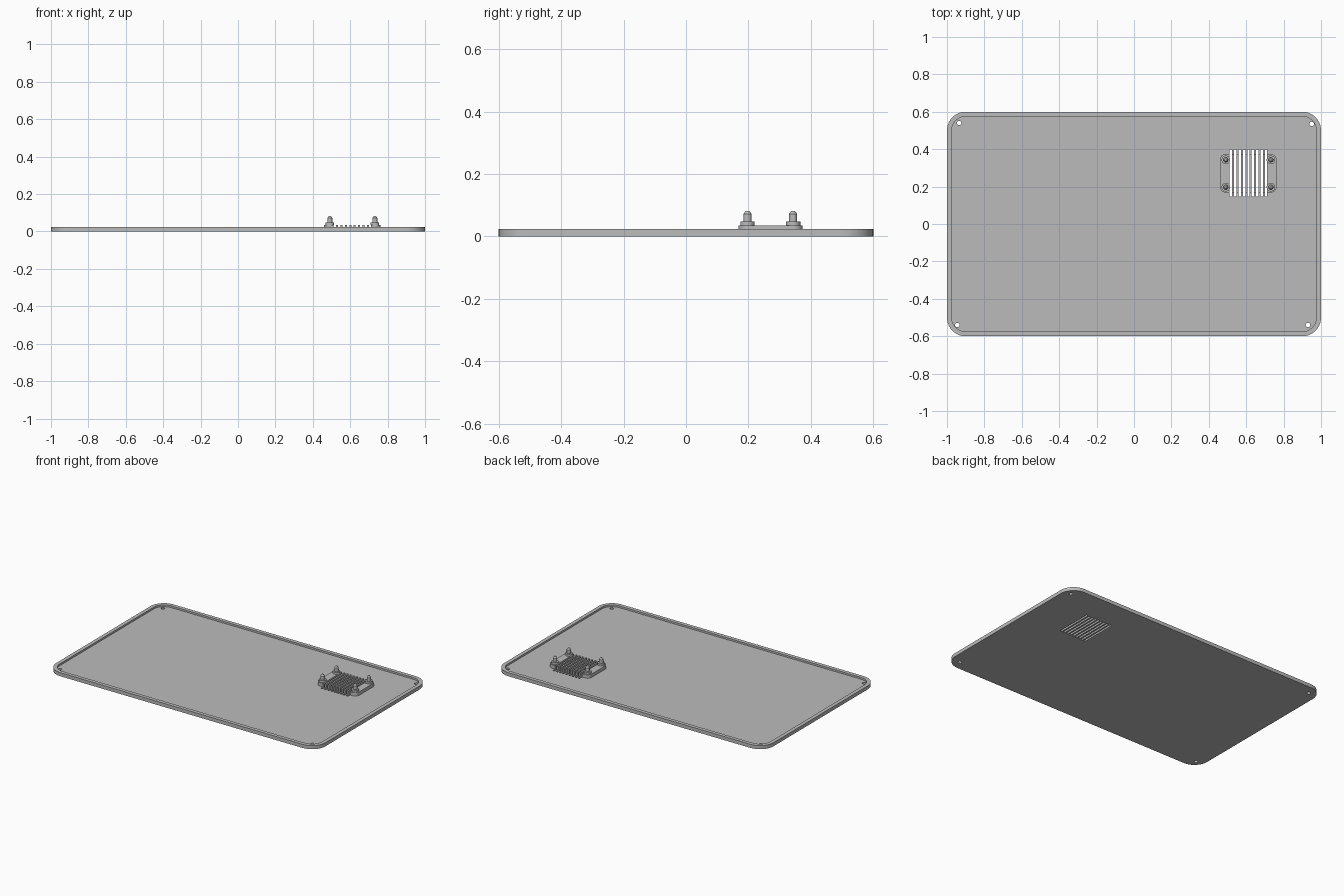
import bpy, bmesh, math

if "Cube" in bpy.data.objects:
    bpy.data.objects.remove(bpy.data.objects["Cube"])

grey = bpy.data.materials.new("plain_grey")
grey.use_nodes = True
GREY = (0.5, 0.5, 0.5, 1)
grey.diffuse_color = GREY
grey.node_tree.nodes["Principled BSDF"].inputs["Base Color"].default_value = GREY


def finish(bm, name):
    bmesh.ops.recalc_face_normals(bm, faces=bm.faces)
    mesh = bpy.data.meshes.new(name)
    bm.to_mesh(mesh)
    bm.free()
    mesh.materials.append(grey)
    obj = bpy.data.objects.new(name, mesh)
    bpy.context.collection.objects.link(obj)
    return obj


def slab(name, cx, cy, w, d, z0, z1, radius, steps=10):
    """Upright prism with a rounded rectangular outline."""
    bm = bmesh.new()
    verts = []
    corners = [(1, 1), (-1, 1), (-1, -1), (1, -1)]
    for i, (sx, sy) in enumerate(corners):
        for k in range(steps + 1 if radius else 1):
            a = math.pi / 2 * (i + k / steps)
            verts.append(bm.verts.new((cx + sx * (w / 2 - radius) + radius * math.cos(a),
                                       cy + sy * (d / 2 - radius) + radius * math.sin(a), z0)))
    face = bm.faces.new(verts)
    top = bmesh.ops.extrude_face_region(bm, geom=[face])["geom"]
    bmesh.ops.translate(bm, vec=(0, 0, z1 - z0),
                        verts=[v for v in top if isinstance(v, bmesh.types.BMVert)])
    return finish(bm, name)


def lathe(name, x, y, profile, sides=24):
    bm = bmesh.new()
    pts = [bm.verts.new((r, 0, z)) for r, z in profile]
    edges = [bm.edges.new(pair) for pair in zip(pts, pts[1:])]
    bmesh.ops.spin(bm, geom=pts + edges, cent=(0, 0, 0), axis=(0, 0, 1),
                   angle=math.tau, steps=sides, use_duplicate=False)
    bmesh.ops.remove_doubles(bm, verts=bm.verts, dist=1e-5)
    bmesh.ops.translate(bm, vec=(x, y, 0), verts=bm.verts)
    return finish(bm, name)


def cut(target, cutters):
    bpy.context.view_layer.objects.active = target
    for c in cutters:
        mod = target.modifiers.new("cut", 'BOOLEAN')
        mod.operation = 'DIFFERENCE'
        mod.solver = 'EXACT'
        mod.object = c
        bpy.ops.object.modifier_apply(modifier=mod.name)


def smooth(obj):
    bpy.ops.object.select_all(action='DESELECT')
    obj.select_set(True)
    bpy.context.view_layer.objects.active = obj
    bpy.ops.object.shade_smooth_by_angle(angle=math.radians(30))


FLOOR, RIM, PAD = 0.012, 0.024, 0.035

# Shallow tray and raised vent pad
tray = slab("tray", 0, 0, 2, 1.2, 0, RIM, 0.1)
pad = slab("vent_pad", 0.611, 0.271, 0.302, 0.205, FLOOR, PAD, 0.03)

# Cutters: tray recess, corner screw holes, vent slots
recess = slab("recess_cutter", 0, 0, 1.95, 1.15, FLOOR, 0.1, 0.075)
holes = [slab("hole_cutter", x, y, 0.024, 0.024, -0.1, 0.1, 0.012, 5)
         for x, y in [(-0.935, 0.54), (0.95, 0.535), (-0.945, -0.54), (0.93, -0.54)]]
slots = [slab("slot_cutter", 0.612 + 0.0234 * i, 0.273, 0.013, 0.25, -0.1, 0.1, 0)
         for i in range(-4, 5)]
cut(tray, [recess] + holes + slots)
cut(pad, slots)
for c in [recess] + holes + slots:
    bpy.data.objects.remove(c)

# Mounting posts: collar, shaft and tapered tip
post_profile = [(0, PAD), (0.023, PAD), (0.023, 0.048), (0.013, 0.048),
                (0.013, 0.072), (0.006, 0.082), (0, 0.082)]
posts = [lathe("post_%s_%s" % (side, end), x, y, post_profile)
         for side, x in (("inner", 0.491), ("outer", 0.732))
         for end, y in (("front", 0.197), ("back", 0.343))]

for obj in [tray, pad] + posts:
    smooth(obj)
